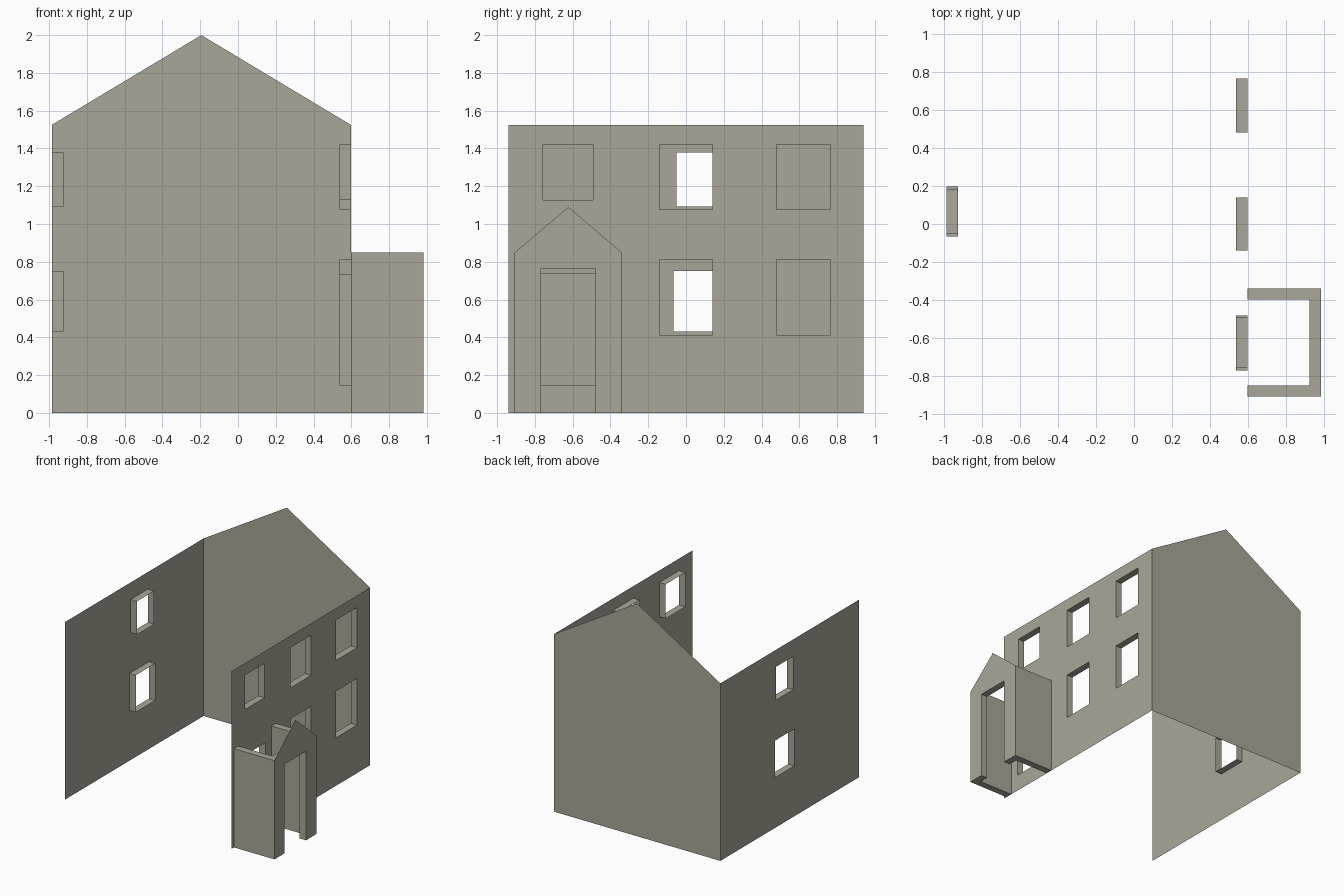
import bpy, bmesh

if "Cube" in bpy.data.objects:
    bpy.data.objects.remove(bpy.data.objects["Cube"])

# One plain stone colour for the whole shell
stone = bpy.data.materials.new("stone")
stone.diffuse_color = (0.40, 0.38, 0.32, 1)
stone.use_nodes = True
stone.node_tree.nodes["Principled BSDF"].inputs["Base Color"].default_value = stone.diffuse_color


def finish(bm, name):
    bmesh.ops.remove_doubles(bm, verts=bm.verts, dist=1e-5)
    mesh = bpy.data.meshes.new(name)
    bm.to_mesh(mesh)
    bm.free()
    mesh.materials.append(stone)
    ob = bpy.data.objects.new(name, mesh)
    bpy.context.collection.objects.link(ob)
    return ob


def polygon(name, points):
    bm = bmesh.new()
    bm.faces.new([bm.verts.new(p) for p in points])
    return finish(bm, name)


def pierced_wall(name, x, side, y0, y1, z1, openings, depth=0.06):
    """Paper-thin wall at x with (y0, y1, z0, z1) openings and reveals going inward."""
    bm = bmesh.new()

    def quad(*pts):
        bm.faces.new([bm.verts.new(p) for p in pts])

    ys = sorted({y0, y1, *(v for o in openings for v in o[:2])})
    zs = sorted({0, z1, *(v for o in openings for v in o[2:])})
    for a, b in zip(ys, ys[1:]):
        for c, d in zip(zs, zs[1:]):
            my, mz = (a + b) / 2, (c + d) / 2
            if not any(o[0] < my < o[1] and o[2] < mz < o[3] for o in openings):
                quad((x, a, c), (x, b, c), (x, b, d), (x, a, d))
    xi = x - side * depth
    for a, b, c, d in openings:
        ring = [(a, c), (b, c), (b, d), (a, d)]
        for p, q in zip(ring, ring[1:] + ring[:1]):
            quad((x, *p), (x, *q), (xi, *q), (xi, *p))
    if side < 0:
        bmesh.ops.reverse_faces(bm, faces=bm.faces)
    return finish(bm, name)


def prism(name, plan, z0, z1):
    bm = bmesh.new()
    face = bm.faces.new([bm.verts.new((x, y, z0)) for x, y in plan])
    top = bmesh.ops.extrude_face_region(bm, geom=[face], use_keep_orig=True)["geom"]
    for v in top:
        if isinstance(v, bmesh.types.BMVert):
            v.co.z = z1
    bmesh.ops.recalc_face_normals(bm, faces=bm.faces)
    return finish(bm, name)


L, R, B, EAVE = -0.985, 0.597, 0.94, 1.525

# House walls
pierced_wall("right_wall", R, 1, -B, B, EAVE, [
    (-0.77, -0.48, 0.145, 0.735), (-0.757, -0.492, 1.127, 1.422),
    (-0.14, 0.14, 0.412, 0.812), (-0.14, 0.14, 1.077, 1.422),
    (0.48, 0.765, 0.412, 0.812), (0.48, 0.765, 1.077, 1.422)])
pierced_wall("left_wall", L, -1, -B, B, EAVE, [
    (-0.065, 0.198, 0.432, 0.75), (-0.05, 0.184, 1.093, 1.378)])
polygon("back_gable_wall", [(L, B, 0), (L, B, EAVE), ((L + R) / 2, B, 2),
                            (R, B, EAVE), (R, B, 0)])

# Porch: U-shaped walls with a doorway cut through the front
F, T, P0, P1, PZ = 0.982, 0.06, -0.908, -0.338, 0.848
porch = prism("porch_walls", [(R, P0), (F, P0), (F, P1), (R, P1), (R, P1 - T),
                              (F - T, P1 - T), (F - T, P0 + T), (R, P0 + T)], 0, PZ)
cutter = prism("doorway_cutter", [(0.85, -0.768), (1.05, -0.768),
                                  (1.05, -0.48), (0.85, -0.48)], -0.1, 0.765)
cutter.hide_render = True
cut = porch.modifiers.new("doorway", 'BOOLEAN')
cut.operation, cut.solver, cut.object = 'DIFFERENCE', 'EXACT', cutter
bpy.context.view_layer.objects.active = porch
bpy.ops.object.modifier_apply(modifier="doorway")
bpy.data.objects.remove(cutter)

# Remove the porch ends that lie against the house wall
bm = bmesh.new()
bm.from_mesh(porch.data)
ends = [f for f in bm.faces if f.calc_center_median().x < R + 0.001]
bmesh.ops.delete(bm, geom=ends, context='FACES')
bm.to_mesh(porch.data)
bm.free()

# Paper-thin porch gable
polygon("porch_gable", [(F, P0, PZ), (F, P1, PZ), (F, (P0 + P1) / 2, 1.09)])
